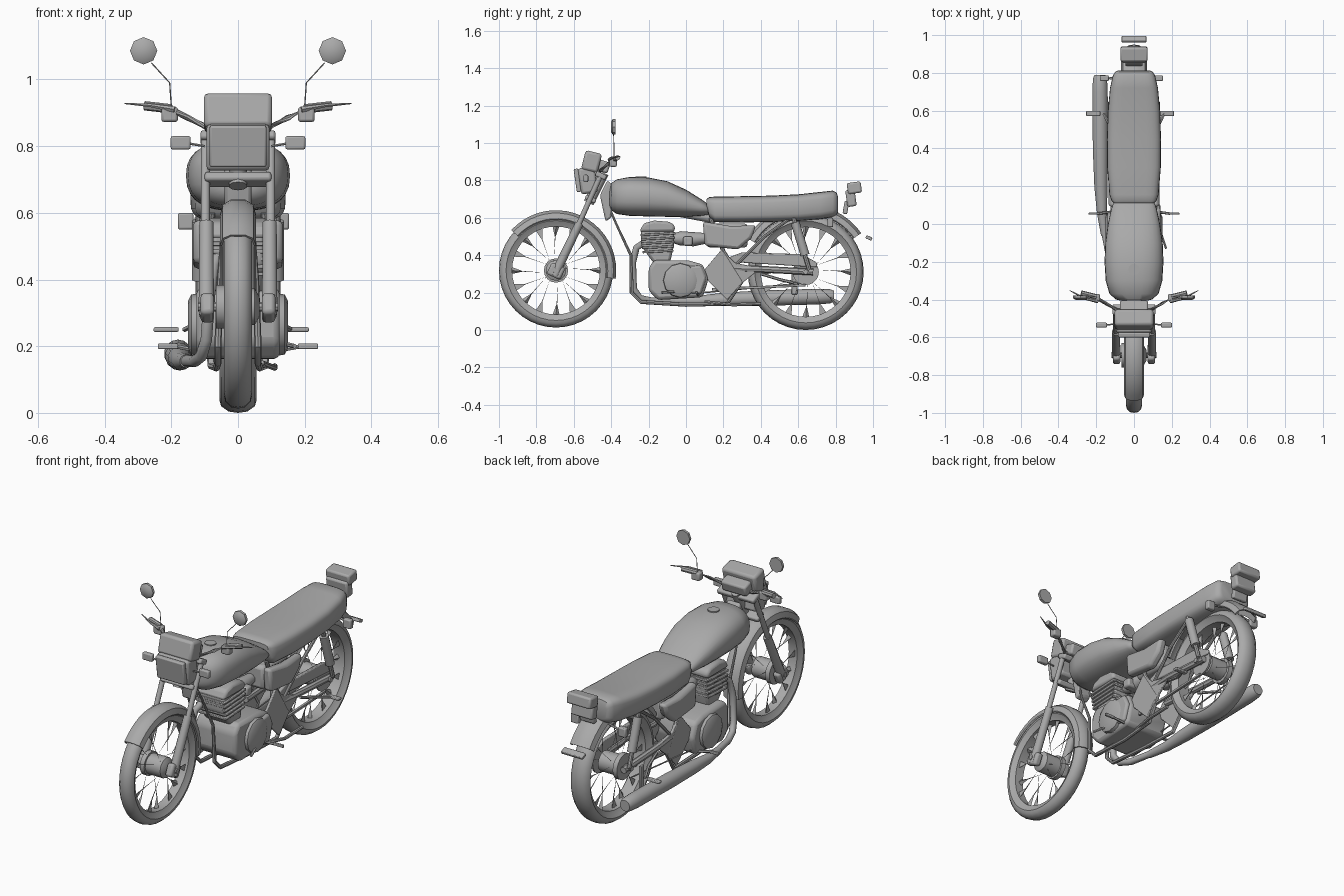
import bpy, bmesh, math
from mathutils import Matrix, Vector

grey = bpy.data.materials.new("mid grey")
grey.diffuse_color = (0.4, 0.4, 0.4, 1)
SIDES = ((-1, "left"), (1, "right"))


def finish(name, bm, bevel=0, smooth=40):
    bmesh.ops.recalc_face_normals(bm, faces=bm.faces)
    me = bpy.data.meshes.new(name)
    bm.to_mesh(me)
    bm.free()
    ob = bpy.data.objects.new(name, me)
    bpy.context.collection.objects.link(ob)
    me.materials.append(grey)
    if bevel:
        m = ob.modifiers.new("bevel", 'BEVEL')
        m.width, m.segments = bevel, 2
    bpy.ops.object.select_all(action='DESELECT')
    ob.select_set(True)
    bpy.context.view_layer.objects.active = ob
    bpy.ops.object.shade_smooth_by_angle(angle=math.radians(smooth))
    return ob


def skin(name, rings, loop=False, bevel=0):
    """Bridge a list of closed rings of points."""
    bm = bmesh.new()
    vr = [[bm.verts.new(p) for p in r] for r in rings]
    n = len(vr[0])
    pairs = list(zip(vr, vr[1:])) + ([(vr[-1], vr[0])] if loop else [])
    for a, b in pairs:
        for i in range(n):
            bm.faces.new((a[i], a[(i + 1) % n], b[(i + 1) % n], b[i]))
    if not loop:
        bm.faces.new(vr[0])
        bm.faces.new(vr[-1])
    return finish(name, bm, bevel)


def loft(name, sections, power=2.5, n=24):
    """Superellipse sections along y: (y, half width, bottom, top)."""
    f = lambda v: math.copysign(abs(v) ** (2 / power), v)
    rings = []
    for y, w, z0, z1 in sections:
        angles = [2 * math.pi * i / n for i in range(n)]
        rings.append([(w * f(math.cos(a)), y, (z0 + z1) / 2 + (z1 - z0) / 2 * f(math.sin(a))) for a in angles])
    return skin(name, rings)


def revolve(name, profile, cy, cz, a0=0, a1=360, n=36):
    """Spin a closed (radius, x) profile around the x axis."""
    full = a1 - a0 == 360
    rings = []
    for i in range(n if full else n + 1):
        a = math.radians(a0 + (a1 - a0) * i / n)
        rings.append([(x, cy + r * math.cos(a), cz + r * math.sin(a)) for r, x in profile])
    return skin(name, rings, loop=full)


def tube(name, pts, r, n=10):
    """Round tube through points; r is one radius or one per point."""
    pts = [Vector(p) for p in pts]
    rs = r if isinstance(r, (list, tuple)) else [r] * len(pts)
    rings = []
    for i, p in enumerate(pts):
        d = (pts[min(i + 1, len(pts) - 1)] - pts[max(i - 1, 0)]).normalized()
        ref = Vector((1, 0, 0)) if abs(d.x) < 0.8 else Vector((0, 0, 1))
        u = d.cross(ref).normalized()
        v = d.cross(u)
        rings.append([p + rs[i] * (u * math.cos(2 * math.pi * k / n) + v * math.sin(2 * math.pi * k / n))
                      for k in range(n)])
    return skin(name, rings)


def box(name, c, size, bevel=0.008, tilt=0):
    bm = bmesh.new()
    bmesh.ops.create_cube(bm, size=1)
    m = Matrix.Translation(c) @ Matrix.Rotation(math.radians(tilt), 4, 'X') @ Matrix.Diagonal((*size, 1))
    bm.transform(m)
    return finish(name, bm, bevel)


def prism(name, yz, x0, x1, bevel=0.01):
    return skin(name, [[(x, y, z) for y, z in yz] for x in (x0, x1)], bevel=bevel)


# Wheels: tyre, hub and tapered spokes
def wheel(end, cy, cz, r, w):
    prof = [(r, 0), (r - .004, w * .5), (r - .02, w * .9), (r - .038, w), (r - .055, w * .75),
            (r - .07, w * .6), (r - .07, -w * .6), (r - .055, -w * .75), (r - .038, -w),
            (r - .02, -w * .9), (r - .004, -w * .5)]
    revolve(end + "_tyre", prof, cy, cz, n=40)
    tube(end + "_hub", [(x, cy, cz) for x in (-.065, -.05, .05, .065)], [.03, .055, .055, .03], 12)
    tube(end + "_axle", [(-.12, cy, cz), (.12, cy, cz)], .014, 8)
    bm = bmesh.new()
    for i in range(16):
        a, sx = 2 * math.pi * i / 16, .012 if i % 2 else -.012
        lean = .25 if i % 4 < 2 else -.25

        def at(rad, da, x):
            return bm.verts.new((x, cy + rad * math.cos(a + da), cz + rad * math.sin(a + da)))
        base = [at(r - .065, -.08, sx), at(r - .065, .08, sx), at(r - .065, 0, -sx * .3)]
        mid = [at(r - .125, -.01 + lean * .1, sx), at(r - .125, .01 + lean * .1, sx), at(r - .125, lean * .1, sx * .6)]
        tip = at(.05, lean, sx * 3)
        for j in range(3):
            k = (j + 1) % 3
            bm.faces.new((base[j], base[k], mid[k], mid[j]))
            bm.faces.new((mid[j], mid[k], tip))
        bm.faces.new(base)
    finish(end + "_spokes", bm)


wheel("front", -.695, .318, .305, .042)
wheel("rear", .64, .31, .31, .056)


# Mudguards
def guard(name, r, w, cy, cz, a0, a1):
    o = [(r - .045, w), (r - .015, w * .85), (r, w * .4), (r, -w * .4), (r - .015, -w * .85), (r - .045, -w)]
    i = [(a - .006, b * .9) for a, b in reversed(o)]
    revolve(name, o + i, cy, cz, a0, a1, 20)


guard("front_mudguard", .322, .054, -.695, .318, -8, 138)
guard("rear_mudguard", .362, .07, .64, .31, 35, 150)
box("mudguard_flap", (0, .978, .492), (.13, .035, .018), .004, -25)

# Fuel tank and cap
loft("fuel_tank", [(-.41, .05, .66, .74), (-.40, .095, .64, .785), (-.37, .13, .62, .805), (-.30, .15, .61, .818),
                   (-.20, .156, .607, .815), (-.10, .152, .605, .795), (0, .138, .605, .75),
                   (.08, .12, .61, .70), (.115, .108, .615, .675), (.13, .085, .625, .66)], 2.5, 28)
tube("filler_cap", [(0, -.24, .80), (0, -.24, .821)], .03, 12)
# Seat
loft("seat", [(.11, .105, .655, .70), (.125, .12, .60, .71), (.155, .13, .576, .713), (.30, .142, .575, .715),
              (.45, .143, .577, .718), (.60, .138, .582, .725), (.72, .127, .592, .738), (.785, .112, .603, .745),
              (.805, .10, .615, .735), (.812, .085, .63, .715)], 4, 28)
# Tail light
box("tail_light_body", (0, .882, .705), (.13, .05, .09), .01, 8)
box("tail_light_lens", (0, .90, .76), (.145, .075, .06), .01, 8)
box("tail_light_stem", (0, .855, .655), (.09, .025, .07), .006, -10)

# Headlight, instrument cowl and fork yokes
box("headlight", (0, -.525, .80), (.19, .09, .14), .014, 8)
box("headlight_lens", (0, -.58, .80), (.17, .025, .125), .006, 8)
box("instrument_cowl", (0, -.505, .90), (.205, .09, .105), .014, -14)
box("instrument_back", (0, -.445, .875), (.15, .07, .06), .01, -18)
box("upper_yoke", (0, -.455, .825), (.225, .06, .028), .008, -25)
box("lower_yoke", (0, -.51, .70), (.20, .06, .028), .008, -25)
tube("steering_head", [(0, -.52, .68), (0, -.44, .84)], .028)
prism("head_gusset", [(-.46, .72), (-.42, .80), (-.38, .76), (-.40, .60), (-.43, .58)], -.04, .04)

# Forks, bars, mirrors, indicators, pegs
for s, side in SIDES:
    out = .017 if s < 0 else -.01
    tube(side + "_fork_upper", [(s * .098, -.58, .55), (s * .098, -.455, .83)], .014)
    tube(side + "_fork_lower", [(s * .095, -.70, .29), (s * .095, -.685, .33), (s * .095, -.57, .57)],
         [.022, .024, .022])
    box(side + "_axle_clamp", (s * .092, -.695, .315), (.04, .08, .07), .012, -25)
    tube(side + "_handlebar", [(0, -.46, .85), (s * .09, -.455, .855), (s * .15, -.42, .885),
                               (s * .21, -.385, .915), (s * .27, -.365, .92)], .009, 8)
    tube(side + "_grip", [(s * .20, -.385, .912), (s * .28, -.365, .921)], .014, 8)
    tube(side + "_lever", [(s * .19, -.41, .91), (s * .26, -.395, .922), (s * .34, -.352, .928)],
         [.010, .006, .002], 6)
    box(side + "_switch_block", (s * .205, -.39, .895), (.05, .04, .045), .008)
    tube(side + "_mirror_stem", [(s * .20, -.385, .92), (s * .205, -.385, .99), (s * .26, -.388, 1.05)], .002, 5)
    tube(side + "_mirror", [(s * .283, y, 1.086) for y in (-.402, -.392, -.378)], [.026, .041, .041], 8)
    box(side + "_front_indicator", (s * .172, -.535, .81), (.06, .025, .04), .006)
    tube(side + "_front_indicator_arm", [(s * .10, -.53, .80), (s * .16, -.535, .81)], .004, 6)
    box(side + "_rear_indicator", (s * (.14 + out), .772, .575), (.047, .03, .05), .006)
    tube(side + "_rear_indicator_arm", [(s * .05, .77, .60), (s * .13, .772, .58)], .006, 6)
    box(side + "_rider_peg", (s * .21, .055, .20), (.06, .012, .016), .003)
    tube(side + "_rider_peg_arm", [(s * .08, .07, .18), (s * .19, .055, .20)], .007, 6)
    box(side + "_pillion_peg", (s * (.19 + out * 1.5), .585, .25), (.075, .026, .014), .004)
    tube(side + "_pillion_peg_arm", [(s * .10, .40, .30), (s * .12, .50, .27), (s * .16, .585, .25)], .008, 6)

    # Frame, swing arm and shocks
    tube(side + "_down_tube", [(s * .02, -.43, .70), (s * .045, -.37, .56), (s * .055, -.295, .40),
                               (s * .06, -.29, .20), (s * .06, -.24, .15), (s * .065, .0, .135),
                               (s * .08, .22, .14), (s * .09, .30, .26), (s * .09, .20, .42), (s * .08, .13, .60)],
         [.006, .006, .008, .011, .011, .011, .011, .011, .011, .011], 8)
    tube(side + "_rear_strut", [(s * .09, .25, .33), (s * .10, .42, .50), (s * .10, .56, .60)], .009, 8)
    tube(side + "_swing_arm", [(s * .075, .17, .33), (s * .095, .40, .325), (s * .095, .68, .31)], .018, 8)
    tube(side + "_shock_rod", [(s * .115, .66, .32), (s * .115, .575, .60)], .012, 8)
    tube(side + "_shock_spring", [(s * .115, .637, .40), (s * .115, .583, .575)], .024)
    prism(side + "_side_cover", [(.09, .58), (.24, .555), (.375, .56), (.35, .49), (.28, .43), (.10, .45)],
          s * .085, s * .135, .016)
    prism(side + "_frame_plate", [(.08, .30), (.19, .43), (.26, .36), (.40, .33), (.30, .25), (.22, .16), (.16, .22)],
          s * .085, s * .10, .004)
    tube(side + "_engine_cover", [(s * x, -.03, .265) for x in (.11, .14, .15)], [.095, .09, .07], 12)

tube("backbone", [(0, -.43, .72), (0, -.2, .66), (0, .12, .60), (0, .6, .61)], .025)

# Engine
prism("crankcase", [(-.20, .33), (-.17, .375), (.02, .37), (.09, .35), (.12, .27), (.09, .175), (-.15, .16),
                    (-.20, .21)], -.125, .125, .018)
prism("cylinder_barrel", [(-.175, .36), (-.24, .45), (-.24, .54), (-.065, .54), (-.065, .45), (-.085, .36)],
      -.08, .08, .015)
for i in range(5):
    box("cooling_fin_%d" % i, (0, -.15, .42 + i * .023), (.18, .165 + i * .006, .012), .003, 3)
prism("cylinder_head", [(-.25, .525), (-.225, .57), (-.17, .585), (-.09, .578), (-.06, .56), (-.06, .525)],
      -.09, .09, .014)
tube("carburettor", [(0, -.07, .49), (0, -.03, .49), (0, .04, .485), (0, .11, .49)], [.025, .038, .038, .028])
box("carburettor_bowl", (.02, .01, .475), (.09, .05, .05), .01)
box("air_box", (0, .22, .505), (.16, .22, .13), .02)
prism("sprocket_cover", [(.0, .34), (.08, .345), (.11, .28), (.08, .19), (.0, .2)], .11, .14, .012)

# Chain guard, rear sprocket and brake drum
prism("chain_case", [(.18, .37), (.30, .415), (.62, .405), (.70, .36), (.70, .335), (.30, .36), (.18, .34)],
      .07, .09, .005)
prism("chain_lower_run", [(.14, .225), (.64, .245), (.64, .233), (.14, .21)], .075, .09, .002)
tube("rear_sprocket", [(.07, .64, .31), (.08, .64, .31)], .07, 20)
tube("brake_drum", [(-.076, .64, .31), (-.05, .64, .31)], .07, 20)
tube("front_drum", [(-.066, -.695, .318), (-.04, -.695, .318)], .065, 16)
tube("brake_rod", [(-.10, .10, .20), (-.10, .62, .25)], .004, 6)

# Exhaust and silencer
tube("exhaust_pipe", [(-.06, -.22, .47), (-.075, -.265, .44), (-.085, -.285, .36), (-.095, -.28, .22),
                      (-.11, -.245, .17), (-.13, -.18, .155), (-.165, .0, .155)], .018)
tube("silencer", [(-.155, -.06, .155), (-.17, .06, .155), (-.175, .20, .163), (-.178, .40, .17),
                  (-.18, .70, .178), (-.18, .77, .18), (-.18, .79, .18)],
     [.02, .027, .036, .041, .042, .038, .03], 14)
box("silencer_bracket", (-.135, .58, .25), (.012, .03, .12), .003)
# Centre stand and gear lever
tube("stand", [(.07, .10, .15), (.11, .25, .135), (.11, .40, .14)], .009, 8)
tube("gear_lever", [(.12, .0, .22), (.15, -.07, .205), (.17, -.13, .20)], .007, 6)
